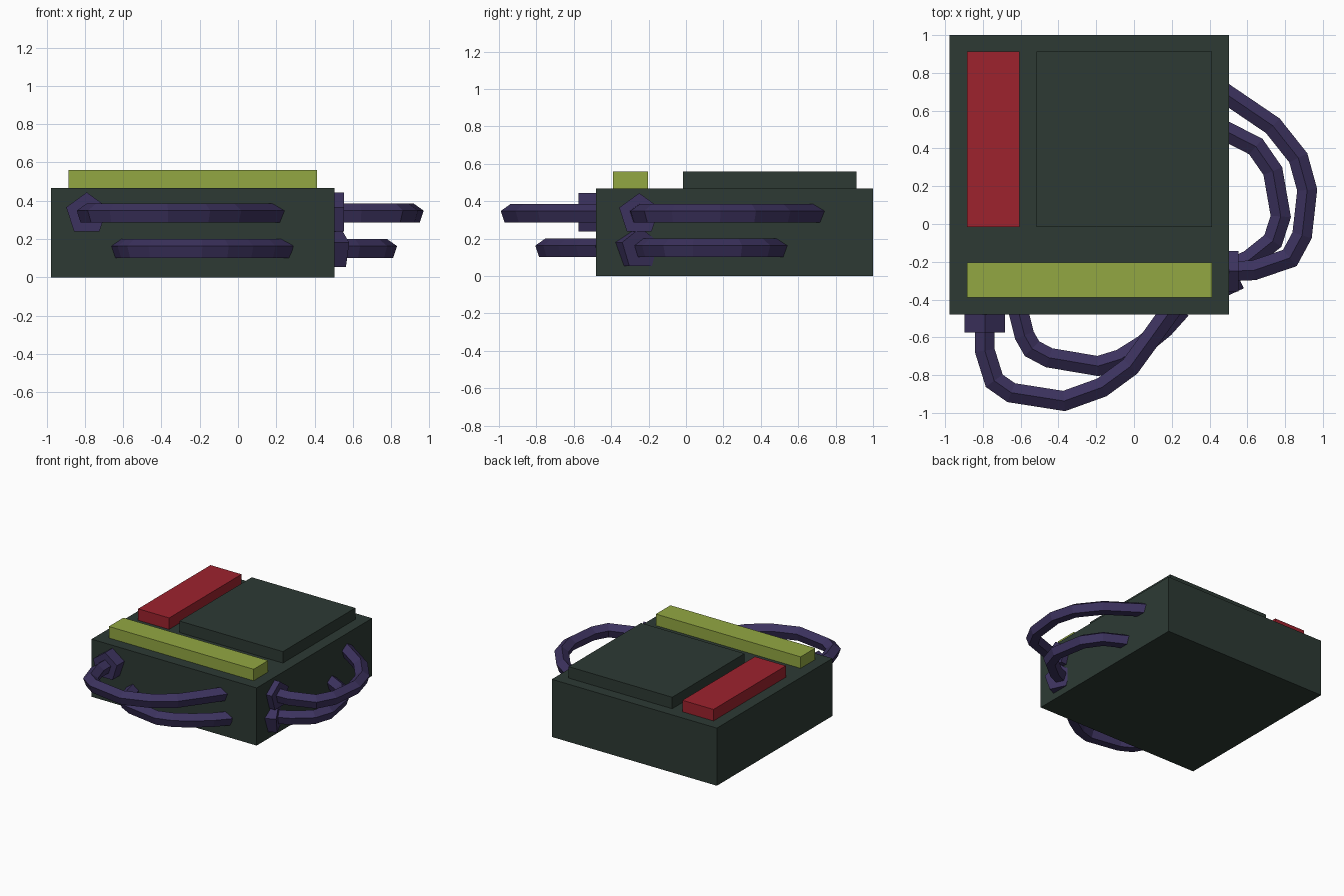
import bpy, bmesh, math
from mathutils import Vector

if "Cube" in bpy.data.objects:
    bpy.data.objects.remove(bpy.data.objects["Cube"])


def material(name, rgb):
    m = bpy.data.materials.new(name)
    m.diffuse_color = (*rgb, 1)
    m.use_nodes = True
    m.node_tree.nodes["Principled BSDF"].inputs["Base Color"].default_value = m.diffuse_color
    return m


GREEN = material("dark green", (0.026, 0.042, 0.034))
RED = material("red", (0.34, 0.016, 0.027))
LIME = material("lime", (0.29, 0.39, 0.055))
PURPLE = material("purple", (0.045, 0.032, 0.112))


def make_object(name, bm, mat):
    bmesh.ops.recalc_face_normals(bm, faces=bm.faces)
    me = bpy.data.meshes.new(name)
    bm.to_mesh(me)
    bm.free()
    me.materials.append(mat)
    ob = bpy.data.objects.new(name, me)
    bpy.context.collection.objects.link(ob)
    return ob


def box(name, lo, hi, mat):
    bm = bmesh.new()
    bmesh.ops.create_cube(bm, size=1)
    for v in bm.verts:
        v.co = [(a + b) / 2 + c * (b - a) for a, b, c in zip(lo, hi, v.co)]
    return make_object(name, bm, mat)


def pentagon_sweep(name, path, z, r, mat):
    """Sweep an apex-up pentagon along a level path with mitred corners."""
    bm = bmesh.new()
    pts = [Vector((x, y, z)) for x, y in path]
    rings = []
    for i, p in enumerate(pts):
        d_in = (p - pts[i - 1]).normalized() if i else None
        d_out = (pts[i + 1] - p).normalized() if i < len(pts) - 1 else None
        d_in, d_out = d_in or d_out, d_out or d_in
        t = (d_in + d_out).normalized()
        side = Vector((-t.y, t.x, 0)) / t.dot(d_in)
        ring = []
        for k in range(5):
            a = math.tau * k / 5
            ring.append(bm.verts.new(p + side * r * math.sin(a)
                                     + Vector((0, 0, r * math.cos(a)))))
        rings.append(ring)
    for a, b in zip(rings, rings[1:]):
        for k in range(5):
            bm.faces.new((a[k], a[(k + 1) % 5], b[(k + 1) % 5], b[k]))
    bm.faces.new(rings[0])
    bm.faces.new(rings[-1])
    return make_object(name, bm, mat)


# Main block and the raised plates on top
TOP, RAISED = 0.467, 0.56
box("body", (-0.977, -0.48, 0), (0.503, 1.0, TOP), GREEN)
box("cover_plate", (-0.515, -0.015, TOP - 0.01), (0.413, 0.912, RAISED), GREEN)
box("red_bar", (-0.885, -0.015, TOP - 0.01), (-0.607, 0.912, RAISED), RED)
box("lime_bar", (-0.885, -0.39, TOP - 0.01), (0.413, -0.204, RAISED), LIME)

# Hoses looping out of the front and right sides
HIGH, LOW, HOSE_R, NUT_R = 0.331, 0.146, 0.055, 0.113
pentagon_sweep("front_upper_hose", [
    (-0.79, -0.50), (-0.79, -0.67), (-0.74, -0.83), (-0.65, -0.893),
    (-0.37, -0.937), (-0.17, -0.865), (-0.02, -0.755), (0.10, -0.59),
    (0.20, -0.45)], HIGH, HOSE_R, PURPLE)
pentagon_sweep("front_lower_hose", [
    (-0.615, -0.45), (-0.58, -0.59), (-0.54, -0.66), (-0.45, -0.708),
    (-0.19, -0.752), (-0.07, -0.715), (0.05, -0.64), (0.16, -0.55),
    (0.25, -0.45)], LOW, HOSE_R, PURPLE)
pentagon_sweep("right_upper_hose", [
    (0.51, -0.25), (0.635, -0.245), (0.825, -0.18), (0.89, -0.06),
    (0.917, 0.18), (0.87, 0.35), (0.735, 0.52), (0.47, 0.70)],
    HIGH, HOSE_R, PURPLE)
pentagon_sweep("right_lower_hose", [
    (0.49, -0.245), (0.61, -0.19), (0.735, -0.09), (0.777, 0.04),
    (0.735, 0.28), (0.645, 0.41), (0.46, 0.505)], LOW, HOSE_R, PURPLE)

# Hose collars, the lower right one turned toward its hose
pentagon_sweep("front_collar", [(-0.79, -0.46), (-0.79, -0.575)],
               HIGH, NUT_R, PURPLE)
pentagon_sweep("right_upper_collar", [(0.46, -0.25), (0.553, -0.25)],
               HIGH, NUT_R, PURPLE)
pentagon_sweep("right_lower_collar", [(0.445, -0.285), (0.536, -0.243)],
               LOW, NUT_R, PURPLE)
